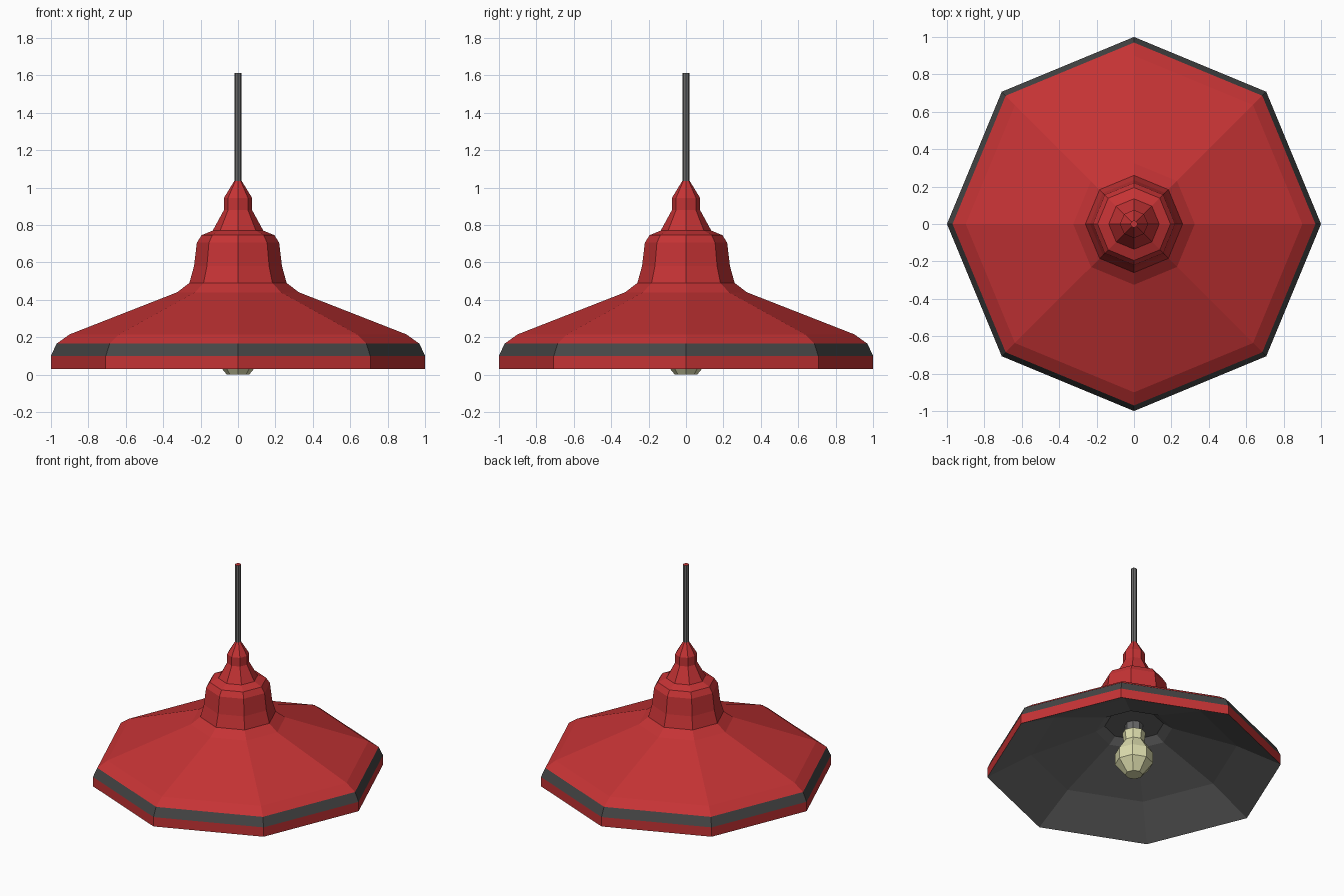
import bpy, bmesh, math

if "Cube" in bpy.data.objects:
    bpy.data.objects.remove(bpy.data.objects["Cube"])

SIDES = 8


def material(name, rgb):
    m = bpy.data.materials.new(name)
    m.diffuse_color = (*rgb, 1)
    m.use_nodes = True
    m.node_tree.nodes["Principled BSDF"].inputs["Base Color"].default_value = m.diffuse_color
    return m


RED = material("red enamel", (0.56, 0.033, 0.035))
DARK = material("dark grey band", (0.062, 0.062, 0.062))
GREY = material("mid grey", (0.14, 0.14, 0.14))
CREAM = material("cream glass", (0.72, 0.72, 0.42))


def lathe(name, profile, mats, rule=None, cap_start=True, cap_end=True, flip=False):
    """Revolve (radius, height) points, listed bottom to top, into a faceted part."""
    bm = bmesh.new()
    rings = []
    for r, z in profile:
        rings.append([bm.verts.new((r * math.cos(i * math.tau / SIDES),
                                    r * math.sin(i * math.tau / SIDES), z))
                      for i in range(SIDES)])
    for a, b in zip(rings, rings[1:]):
        for i in range(SIDES):
            j = (i + 1) % SIDES
            bm.faces.new((a[i], a[j], b[j], b[i]))
    if cap_start:
        bm.faces.new(rings[0][::-1])
    if cap_end:
        bm.faces.new(rings[-1])
    bm.normal_update()
    if flip:
        bmesh.ops.reverse_faces(bm, faces=bm.faces[:])
    if rule:
        for f in bm.faces:
            f.material_index = rule(f)
    me = bpy.data.meshes.new(name)
    bm.to_mesh(me)
    bm.free()
    for m in mats:
        me.materials.append(m)
    ob = bpy.data.objects.new(name, me)
    bpy.context.collection.objects.link(ob)
    return ob


# Shade: wide rim, sloped cone, bell and neck; dark band above the rim
shade = [(1.0, 0.03), (1.0, 0.10), (0.97, 0.165), (0.90, 0.215), (0.325, 0.44),
         (0.26, 0.49), (0.235, 0.58), (0.22, 0.705), (0.195, 0.745), (0.135, 0.77),
         (0.075, 0.88), (0.075, 0.945), (0.02, 1.035)]
lathe("shade", shade, [RED, DARK],
      rule=lambda f: int(0.10 < f.calc_center_median().z < 0.165), cap_start=False)

# Grey lining, facing down and inwards
lathe("shade_lining", [(1.0, 0.03), (0.70, 0.19), (0.26, 0.35), (0.20, 0.39)],
      [GREY], cap_start=False, flip=True)

# Hanging rod with a red end
lathe("rod", [(0.02, 1.02), (0.02, 1.612)], [GREY, RED],
      rule=lambda f: int(f.normal.z > 0.9))

# Bulb and its socket
lathe("bulb", [(0.06, 0.0), (0.13, 0.085), (0.13, 0.165), (0.07, 0.255), (0.08, 0.325)],
      [CREAM])
lathe("socket", [(0.06, 0.32), (0.06, 0.40)], [GREY])
